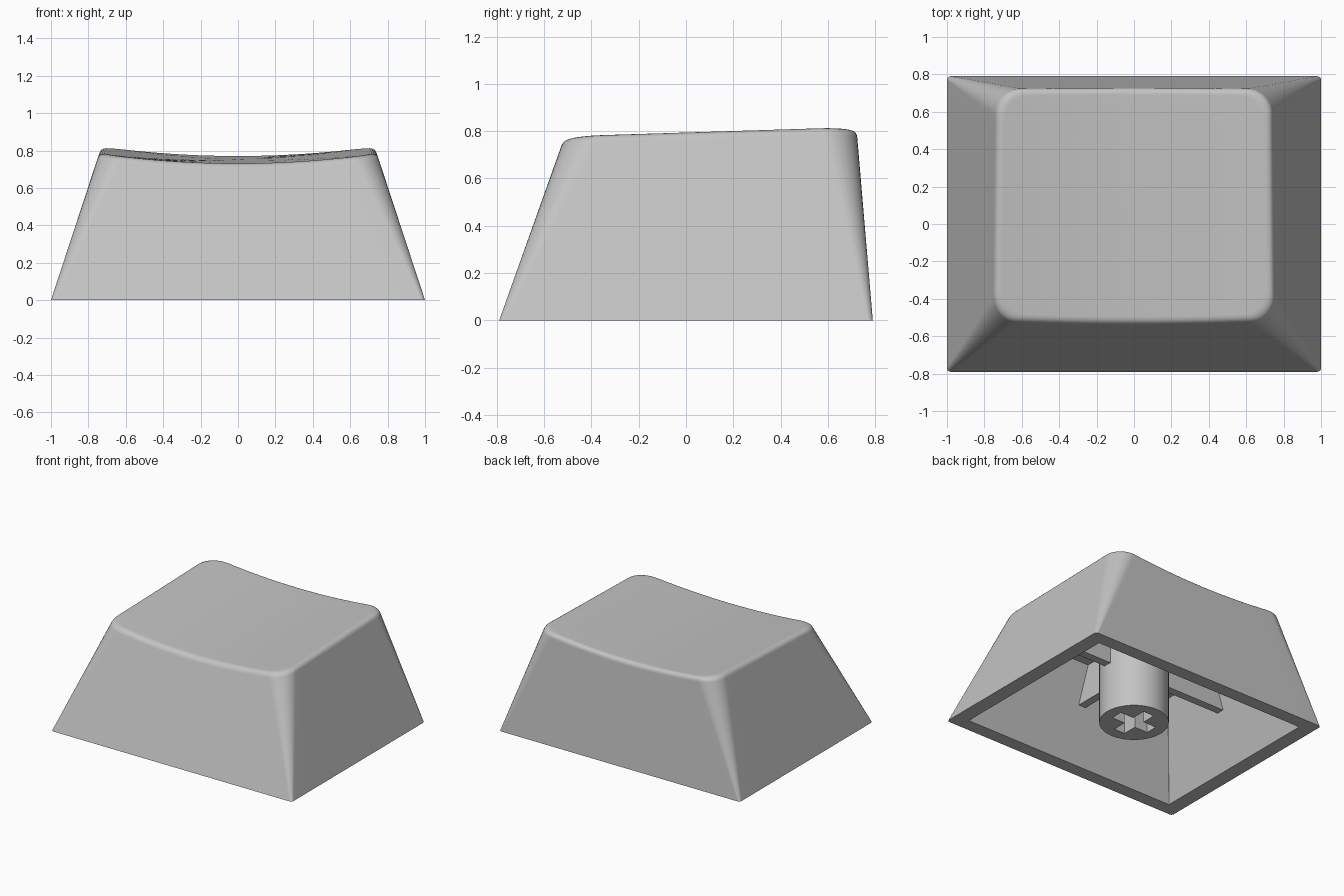
import bpy, bmesh, math
from mathutils import Vector

cube = bpy.data.objects.get("Cube")
if cube:
    bpy.data.objects.remove(cube, do_unlink=True)

grey = bpy.data.materials.new("light_grey_plastic")
grey.use_nodes = True
GREY = (0.55, 0.55, 0.55, 1)
grey.diffuse_color = GREY
grey.node_tree.nodes["Principled BSDF"].inputs["Base Color"].default_value = GREY

ARC, SIDE = 8, 16          # segments per corner and per straight side
CENTRE_Y = 0.105
CEILING = 0.65


def outline(half_x, y0, y1, r, z):
    """Rounded rectangle, counter-clockwise, always the same point count."""
    corners = [(half_x, y1, 0), (-half_x, y1, 1), (-half_x, y0, 2), (half_x, y0, 3)]
    arcs = []
    for x, y, quarter in corners:
        cx, cy = x - math.copysign(r, x), y - math.copysign(r, y)
        arcs.append([Vector((cx + r * math.cos(a), cy + r * math.sin(a), z))
                     for a in (math.pi / 2 * (quarter + i / ARC) for i in range(ARC + 1))])
    pts = []
    for i, arc in enumerate(arcs):
        pts += arc
        nxt = arcs[(i + 1) % 4][0]
        pts += [arc[-1].lerp(nxt, k / SIDE) for k in range(1, SIDE)]
    return pts


def dish(x, y):
    """Height of the scooped, slightly tilted top."""
    return 0.748 + 0.033 * y + 0.051 * (x / 0.737) ** 2


def on_dish(p, s):
    x, y = p.x * s, CENTRE_Y + (p.y - CENTRE_Y) * s
    return Vector((x, y, dish(x, y)))


def finish(obj):
    obj.data.materials.clear()
    obj.data.materials.append(grey)
    bpy.ops.object.select_all(action='DESELECT')
    obj.select_set(True)
    bpy.context.view_layer.objects.active = obj
    bpy.ops.object.shade_smooth_by_angle(angle=math.radians(30))


def box(name, lo, hi):
    lo, hi = Vector(lo), Vector(hi)
    bpy.ops.mesh.primitive_cube_add(size=1, location=(lo + hi) / 2)
    obj = bpy.context.object
    obj.name = name
    obj.scale = hi - lo
    bpy.ops.object.transform_apply(location=True, scale=True)
    return obj


# Outer wall: straight lines from the base outline, trimmed by the dish
base = outline(1.0, -0.79, 0.79, 0.02, 0)
crown = outline(0.737, -0.505, 0.722, 0.14, 0.8)
rim = []
for b, c in zip(base, crown):
    t = 1.0
    for _ in range(8):
        p = b.lerp(c, t)
        t = dish(p.x, p.y) / 0.8
    rim.append(b.lerp(c, t))

# Rounded upper edge between wall and dish
FILLET = 0.035
fillet_rings = []
for k in range(6):
    u = k / 5
    ring = []
    for b, q in zip(base, rim):
        low = q + (b - q).normalized() * FILLET
        top = on_dish(q, 1 - FILLET / 0.65)
        ring.append(low * (1 - u) ** 2 + q * 2 * u * (1 - u) + top * u * u)
    fillet_rings.append(ring)

# Shell: cavity ceiling, inner wall, bottom rim, outer wall, edge, dish
rings = [outline(0.68, -0.45, 0.63, 0.004, CEILING),
         outline(0.89, -0.69, 0.69, 0.004, 0), base]
rings += fillet_rings
rings += [[on_dish(q, (1 - FILLET / 0.65) * k / 8) for q in rim] for k in range(7, 0, -1)]

bm = bmesh.new()
loops = [[bm.verts.new(p) for p in ring] for ring in rings]
count = len(base)
for lower, upper in zip(loops, loops[1:]):
    for i in range(count):
        j = (i + 1) % count
        bm.faces.new((lower[i], lower[j], upper[j], upper[i]))
bm.faces.new(list(reversed(loops[0])))
pole = bm.verts.new((0, CENTRE_Y, dish(0, CENTRE_Y)))
for i in range(count):
    bm.faces.new((loops[-1][i], loops[-1][(i + 1) % count], pole))
bmesh.ops.recalc_face_normals(bm, faces=bm.faces)
mesh = bpy.data.meshes.new("cap_shell")
bm.to_mesh(mesh)
bm.free()
shell = bpy.data.objects.new("cap_shell", mesh)
bpy.context.collection.objects.link(shell)
finish(shell)
weighted = shell.modifiers.new("even_normals", 'WEIGHTED_NORMAL')
weighted.keep_sharp = True

# Stem with a cross-shaped socket
STEM_R, STEM_Z, ARM, SLOT = 0.237, 0.01, 0.155, 0.045
bpy.ops.mesh.primitive_cylinder_add(vertices=64, radius=STEM_R, depth=CEILING + 0.02 - STEM_Z,
                                    location=(0, 0, (CEILING + 0.02 + STEM_Z) / 2))
stem = bpy.context.object
stem.name = "stem"
for sx, sy in ((ARM, SLOT), (SLOT, ARM)):
    cutter = box("socket_cutter", (-sx, -sy, -0.1), (sx, sy, 0.42))
    cut = stem.modifiers.new("socket", 'BOOLEAN')
    cut.operation = 'DIFFERENCE'
    cut.solver = 'EXACT'
    cut.object = cutter
    bpy.context.view_layer.objects.active = stem
    bpy.ops.object.modifier_apply(modifier=cut.name)
    bpy.data.objects.remove(cutter, do_unlink=True)
finish(stem)

# Four ribs joining the stem to the cavity walls
RIB_Z, T, INNER = 0.38, 0.03, STEM_R - 0.02
top = CEILING + 0.01
ribs = {"left_rib": ((INNER, -T), (0.78, T)), "right_rib": ((-0.78, -T), (-INNER, T)),
        "front_rib": ((-T, -0.56), (T, -INNER)), "back_rib": ((-T, INNER), (T, 0.67))}
for name, (lo, hi) in ribs.items():
    rib = box(name, (*lo, RIB_Z), (*hi, top))
    # Taper the outer end to follow the sloping wall
    for v in rib.data.vertices:
        if v.co.z > 0.5:
            v.co.x = max(-0.69, min(0.69, v.co.x))
            v.co.y = max(-0.46, min(0.64, v.co.y))
    finish(rib)
